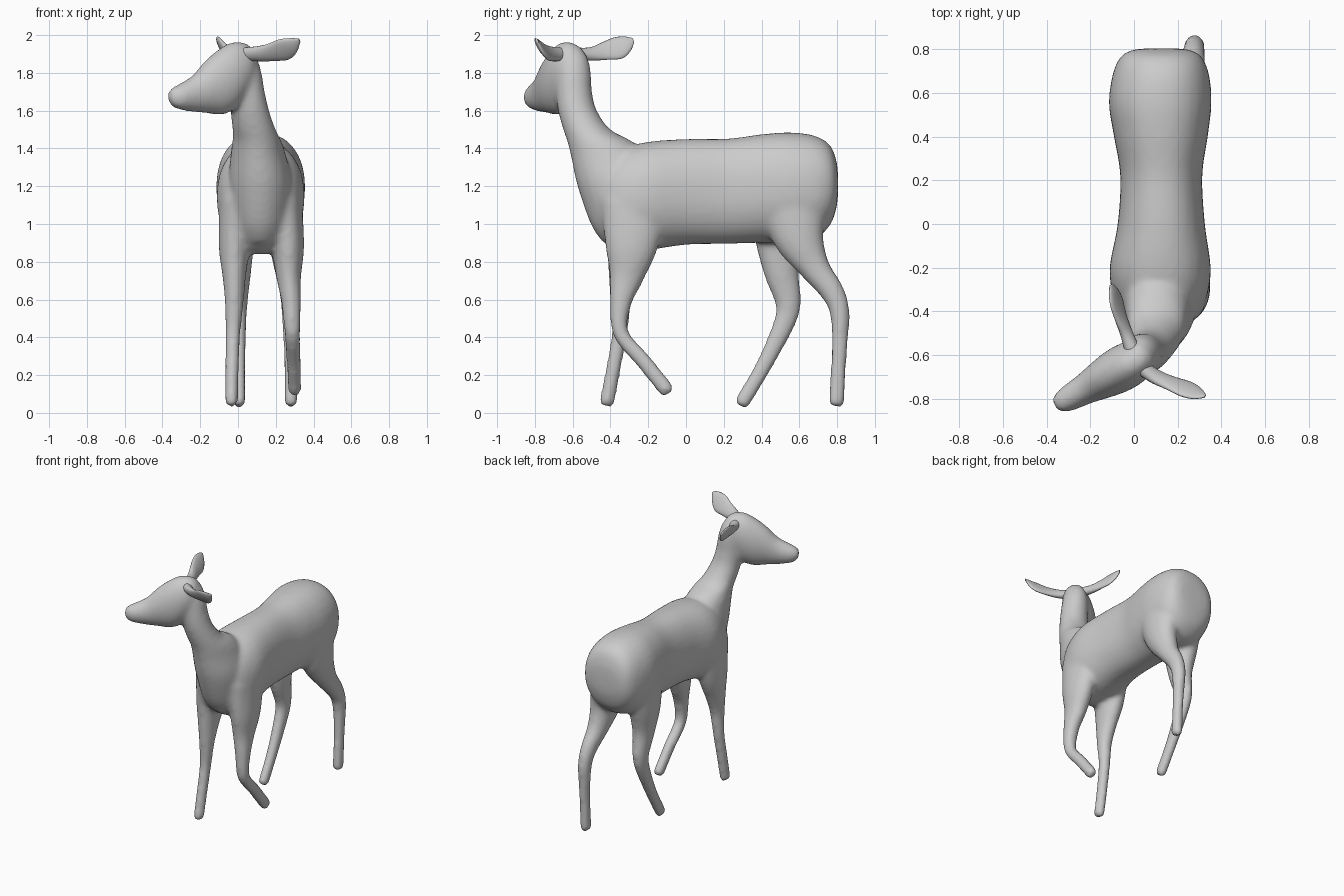
import bpy, bmesh, math
from mathutils import Vector as V


def spline(rows, steps=5):
    """Catmull-Rom interpolation of rows of numbers."""
    out = []
    n = len(rows)
    for i in range(n - 1):
        a, b, c, d = rows[max(i - 1, 0)], rows[i], rows[i + 1], rows[min(i + 2, n - 1)]
        for k in range(steps):
            t = k / steps
            out.append([0.5 * (2*q + (r - p)*t + (2*p - 5*q + 4*r - s)*t*t + (3*q - p - 3*r + s)*t**3)
                        for p, q, r, s in zip(a, b, c, d)])
    return out + [list(rows[-1])]


def loft(bm, rings, sides=24, power=1.0):
    """Skin closed rings given as (centre, half axis u, half axis v)."""
    loops = []
    for c, u, v in rings:
        loop = []
        for i in range(sides):
            a = 2 * math.pi * i / sides
            ca, sa = math.cos(a), math.sin(a)
            loop.append(bm.verts.new(c + u * math.copysign(abs(ca)**power, ca)
                                     + v * math.copysign(abs(sa)**power, sa)))
        loops.append(loop)
    for p, q in zip(loops, loops[1:]):
        for i in range(sides):
            j = (i + 1) % sides
            bm.faces.new((p[i], p[j], q[j], q[i]))
    bm.faces.new(loops[0][::-1])
    bm.faces.new(loops[-1])


def limb(bm, rows):
    """Leg along points (x, y, z, half width, half depth), rounded at the foot."""
    rows = spline(rows)
    pts = [V(r[:3]) for r in rows]
    rings = []
    for i, r in enumerate(rows):
        t = (pts[min(i + 1, len(pts) - 1)] - pts[max(i - 1, 0)]).normalized()
        n = t.cross(V((1, 0, 0))).normalized()
        rings.append((pts[i], V((r[3], 0, 0)), n * r[4]))
    c, u, v = rings[-1]
    for off, k in ((0.015, 0.9), (0.027, 0.6)):
        rings.append((c + t * off, u * k, v * k))
    loft(bm, rings)


def finish(bm, name):
    bmesh.ops.recalc_face_normals(bm, faces=bm.faces)
    me = bpy.data.meshes.new(name)
    bm.to_mesh(me)
    bm.free()
    for p in me.polygons:
        p.use_smooth = True
    ob = bpy.data.objects.new(name, me)
    bpy.context.collection.objects.link(ob)
    return ob


bm = bmesh.new()

# Torso: y, centre x, half width, bottom z, top z
torso = [(-.47, .12, .10, 1.00, 1.25), (-.42, .12, .17, .90, 1.34), (-.33, .12, .215, .84, 1.40),
         (-.20, .12, .232, .86, 1.435), (0, .125, .20, .89, 1.45), (.22, .125, .188, .895, 1.452),
         (.40, .123, .215, .90, 1.475), (.55, .12, .235, .90, 1.485), (.68, .123, .222, .92, 1.468),
         (.76, .124, .19, .99, 1.42), (.795, .125, .14, 1.08, 1.34), (.805, .125, .06, 1.16, 1.26)]
loft(bm, [(V((x, y, (b + t) / 2)), V((w, 0, 0)), V((0, 0, (t - b) / 2)))
          for y, x, w, b, t in spline(torso)], 32, 0.9)

# Neck: z, min x, max x, front y, back y
neck = [(.90, .02, .22, -.44, -.15), (1.0, -.03, .27, -.505, -.10), (1.2, -.05, .29, -.575, -.12),
        (1.36, -.04, .255, -.61, -.20), (1.44, -.03, .23, -.63, -.29), (1.5, -.03, .2, -.65, -.40),
        (1.6, -.04, .165, -.678, -.472), (1.7, -.05, .142, -.69, -.497), (1.8, -.05, .125, -.69, -.503),
        (1.88, -.045, .10, -.68, -.52), (1.94, -.02, .06, -.65, -.56)]
loft(bm, [(V(((a + b) / 2, (f + k) / 2, z)), V(((b - a) / 2, 0, 0)), V((0, (k - f) / 2, 0)))
          for z, a, b, f, k in spline(neck)])

# Head, turned to the side: distance from nose, half width, bottom z, top z
axis = V((.87, .49, 0)).normalized()
side = V((axis.y, -axis.x, 0))
head = [(-.008, .025, 1.65, 1.70), (.012, .045, 1.622, 1.722), (.06, .06, 1.603, 1.745),
        (.14, .07, 1.592, 1.79), (.22, .087, 1.585, 1.868), (.30, .102, 1.578, 1.928),
        (.37, .105, 1.60, 1.962), (.44, .092, 1.68, 1.962), (.49, .06, 1.75, 1.93)]
loft(bm, [(V((-.355, -.83, (b + t) / 2)) + axis * s, side * w, V((0, 0, (t - b) / 2)))
          for s, w, b, t in spline(head)])

# Legs: left front planted, right front lifted, left hind forward, right hind back
limb(bm, [(-.01, -.27, 1.12, .09, .18), (-.02, -.295, .88, .082, .13), (-.02, -.325, .72, .062, .088),
          (-.02, -.345, .58, .05, .056), (-.026, -.352, .42, .04, .042), (-.032, -.387, .22, .036, .04),
          (-.034, -.418, .06, .034, .042)])
limb(bm, [(.25, -.27, 1.12, .09, .18), (.265, -.29, .88, .085, .14), (.268, -.315, .72, .066, .092),
          (.282, -.345, .58, .052, .057), (.288, -.345, .42, .043, .042), (.295, -.23, .28, .039, .042),
          (.30, -.105, .125, .037, .042)])
limb(bm, [(.01, .52, 1.17, .11, .2), (-.005, .50, .93, .095, .14), (0, .505, .75, .07, .095),
          (0, .54, .59, .052, .07), (0, .522, .48, .045, .058), (.003, .415, .255, .037, .044),
          (.005, .30, .06, .035, .042)])
limb(bm, [(.235, .56, 1.17, .11, .2), (.25, .595, .94, .095, .14), (.26, .68, .77, .07, .083),
          (.272, .775, .64, .053, .064), (.277, .815, .52, .046, .052), (.28, .81, .3, .037, .041),
          (.28, .797, .06, .036, .043)])

# Blend all lofted parts into one smooth skin
deer = finish(bm, "deer_body")
mod = deer.modifiers.new("blend", 'REMESH')
mod.mode = 'VOXEL'
mod.voxel_size = 0.016
mod.use_smooth_shade = True
mod = deer.modifiers.new("relax", 'SMOOTH')
mod.factor = 0.5
mod.iterations = 8


# Ears: leaf shapes of (x, y, z, half height, half thickness), leaning sideways at the top
def ear(name, rows, lean):
    bm = bmesh.new()
    rows = spline(rows)
    d = (V(rows[-1][:3]) - V(rows[0][:3])).normalized()
    up = V((lean[0], lean[1], 1))
    up = (up - d * up.dot(d)).normalized()
    out = d.cross(up)
    loft(bm, [(V(r[:3]), up * r[3], out * r[4]) for r in rows], 16)
    finish(bm, name)


ear("right_ear", [(.03, -.655, 1.90, .035, .035), (.10, -.70, 1.90, .045, .027), (.17, -.73, 1.907, .054, .02),
                  (.24, -.757, 1.923, .066, .017), (.29, -.778, 1.945, .048, .014),
                  (.325, -.79, 1.972, .012, .006)], (0, -.7))
ear("left_ear", [(-.01, -.57, 1.90, .035, .035), (-.035, -.50, 1.90, .038, .027), (-.06, -.43, 1.915, .052, .02),
                 (-.08, -.36, 1.932, .064, .017), (-.095, -.31, 1.953, .045, .014),
                 (-.105, -.28, 1.972, .015, .006)], (-.5, 0))
